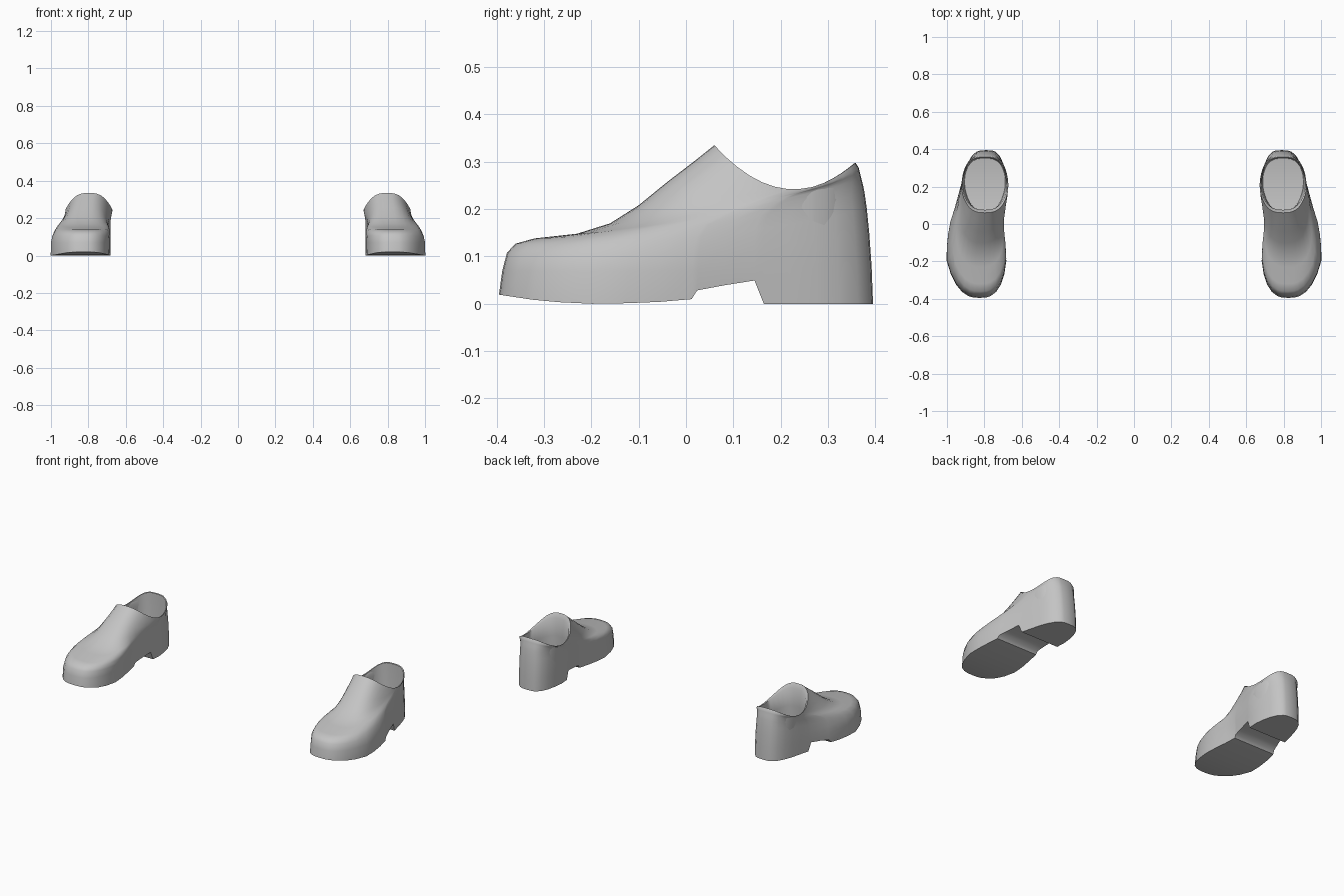
import bpy, bmesh, math

cube = bpy.data.objects.get("Cube")
if cube:
    bpy.data.objects.remove(cube)

grey = bpy.data.materials.new("plain grey")
grey.use_nodes = True
colour = (0.55, 0.55, 0.55, 1)
grey.diffuse_color = colour
grey.node_tree.nodes["Principled BSDF"].inputs["Base Color"].default_value = colour

# Stations along each ring, from front (0) to back (1); close pairs make the heel step
STATIONS = [0, .003, .012, .04, .09, .16, .25, .34, .43, .515, .53, .6,
            .683, .708, .78, .85, .91, .96, .988, .997, 1]
# Plan shape: y, centre x, half width
PLAN = [(-.4, .825, .185), (-.2, .842, .178), (-.1, .845, .158), (0, .847, .138),
        (.1, .825, .131), (.2, .803, .135), (.4, .79, .135)]
# Underside: y, height
SOLE = [(-.4, .02), (-.3, .005), (-.2, 0), (-.08, .002), (.014, .01), (.022, .028),
        (.144, .051), (.16, 0), (.4, 0)]
# Rings from sole to collar: front y, back y, front z, side z, back z, front and back width
RINGS = [(-.388, .392, .07, .07, .08, .995, 1),
         (-.378, .387, .108, .11, .15, .97, 1),
         (-.36, .382, .127, .14, .2, .93, .99),
         (-.32, .377, .138, .165, .235, .9, .98),
         (-.23, .374, .148, .187, .25, .88, .97),
         (-.16, .371, .17, .202, .262, .88, .96),
         (-.1, .369, .208, .214, .27, .9, .95),
         (-.04, .367, .257, .225, .278, .92, .94),
         (.02, .365, .303, .235, .287, .93, .93),
         (.06, .358, .335, .243, .298, .95, .92)]
# Collar fold and lining down to the insole
LINING = [(.076, .353, .308, .24, .295, .9, .88),
          (.075, .353, .2, .17, .2, .83, .86),
          (.07, .35, .09, .08, .09, .75, .82)]


def sample(table, y):
    """Interpolate a table whose first column is y."""
    y = min(max(y, table[0][0]), table[-1][0])
    for a, b in zip(table, table[1:]):
        if y <= b[0]:
            t = (y - a[0]) / (b[0] - a[0])
            return [p + (q - p) * t for p, q in zip(a[1:], b[1:])]


def ring_points(side, front, back, height, wide_front, wide_back, lean):
    """One closed loop: outer side front to back, then inner side returning."""
    count = len(STATIONS)
    order = [(s, 1) for s in STATIONS] + [(s, -1) for s in STATIONS[count - 2:0:-1]]
    points = []
    for s, way in order:
        y = front + (back - front) * s
        centre, half = sample(PLAN, y)
        centre += (.797 - centre) * lean
        bulge = (2 * math.sqrt(s * (1 - s))) ** (.75 if s < .5 else .62)
        half *= bulge * (wide_front + (wide_back - wide_front) * min(1, 1.5 * s))
        points.append((side * (centre + way * half), y, height(s, y)))
    return points


def curve_height(zf, zm, zb):
    """Smooth height passing through front, side and back values."""
    return lambda s, y: (zf * (1 - s) * (1 - 2 * s) + zm * 4 * s * (1 - s)
                         + zb * s * (2 * s - 1))


def make_shoe(name, side):
    bm = bmesh.new()
    loops = [ring_points(side, -.395, .395, lambda s, y: sample(SOLE, y)[0], 1, 1, 0)]
    for i, (front, back, zf, zm, zb, wf, wb) in enumerate(RINGS + LINING):
        lean = min(1, i / (len(RINGS) - 1))
        loops.append(ring_points(side, front, back, curve_height(zf, zm, zb), wf, wb, lean))
    loops = [[bm.verts.new(p) for p in loop] for loop in loops]
    total = len(loops[0])
    # Walls
    for low, high in zip(loops, loops[1:]):
        for i in range(total):
            j = (i + 1) % total
            bm.faces.new((low[i], low[j], high[j], high[i]))
    # Sole and insole strips
    for loop in (loops[0], loops[-1]):
        for i in range(len(STATIONS) - 1):
            corners = [loop[i], loop[i + 1], loop[total - i - 1], loop[(total - i) % total]]
            bm.faces.new(list(dict.fromkeys(corners)))
    bmesh.ops.recalc_face_normals(bm, faces=bm.faces)
    mesh = bpy.data.meshes.new(name)
    bm.to_mesh(mesh)
    bm.free()
    mesh.materials.append(grey)
    shoe = bpy.data.objects.new(name, mesh)
    bpy.context.collection.objects.link(shoe)
    bpy.ops.object.select_all(action='DESELECT')
    shoe.select_set(True)
    bpy.context.view_layer.objects.active = shoe
    bpy.ops.object.shade_smooth_by_angle(angle=math.radians(50))


make_shoe("left_shoe", 1)
make_shoe("right_shoe", -1)
